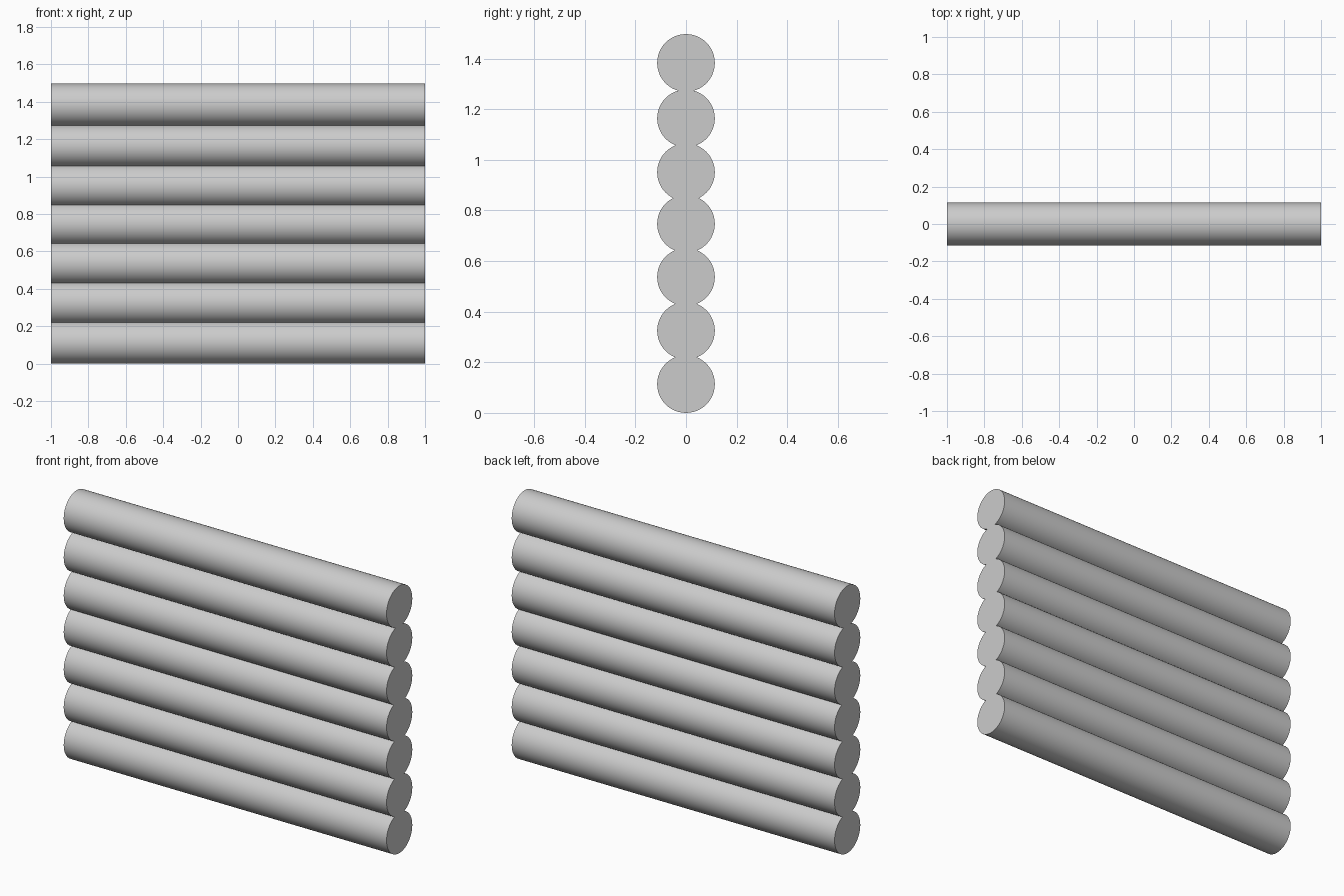
import bpy, math

if "Cube" in bpy.data.objects:
    bpy.data.objects.remove(bpy.data.objects["Cube"])

RADIUS = 0.114
LENGTH = 2.0
# heights of the log axes, bottom to top (slightly uneven stacking)
HEIGHTS = [0.114, 0.325, 0.537, 0.747, 0.951, 1.164, 1.383]


def add_log(index, z):
    bpy.ops.mesh.primitive_cylinder_add(
        vertices=48, radius=RADIUS, depth=LENGTH,
        location=(0, 0, z), rotation=(0, math.pi / 2, 0))
    log = bpy.context.object
    log.name = f"wall_log_{index}"
    bpy.ops.object.transform_apply(location=False, rotation=True, scale=False)
    bpy.ops.object.shade_smooth_by_angle(angle=math.radians(30))


# stacked logs forming a wall
for i, z in enumerate(HEIGHTS, 1):
    add_log(i, z)
